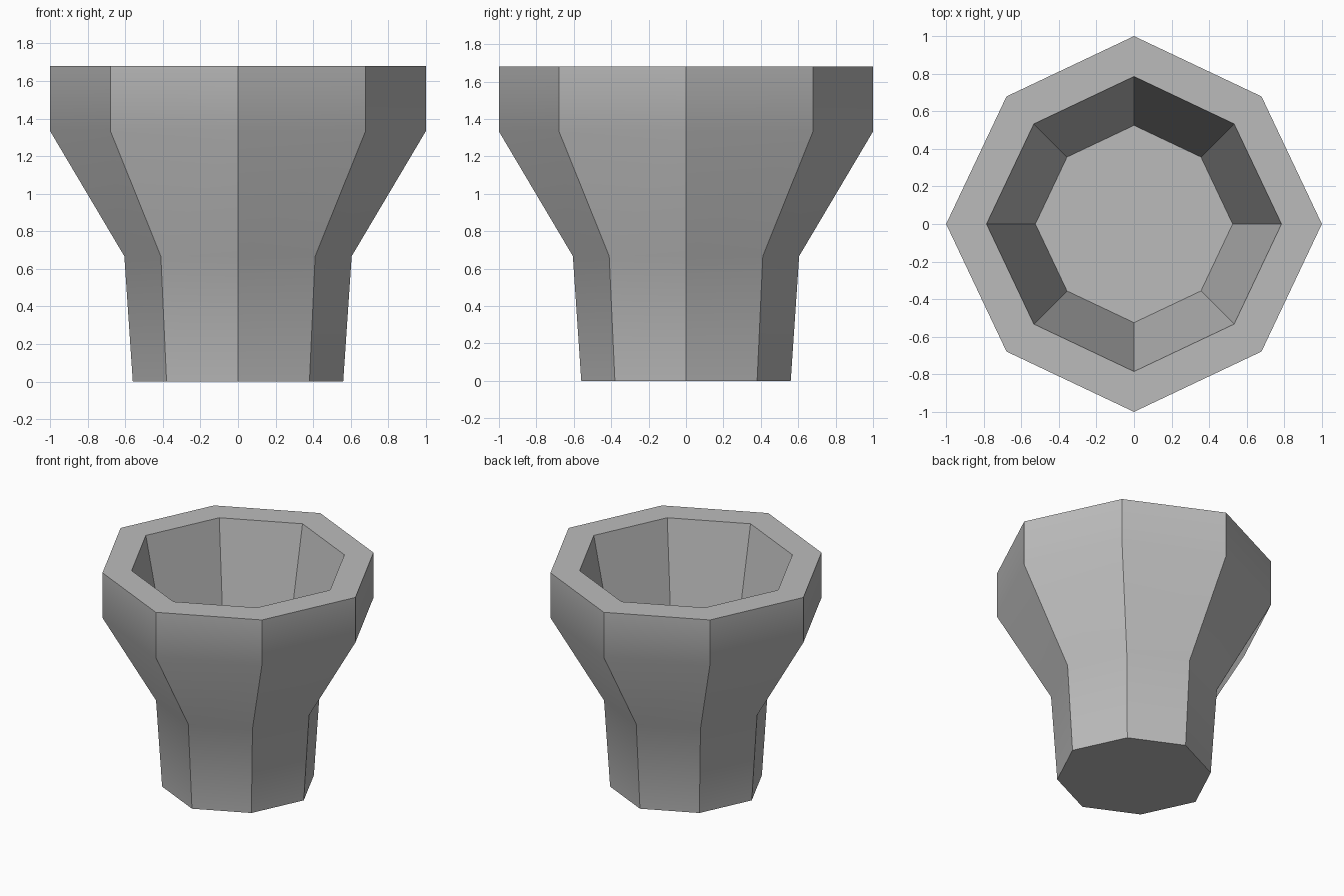
import bpy, bmesh, math

if "Cube" in bpy.data.objects:
    bpy.data.objects.remove(bpy.data.objects["Cube"])

# Profile: radius, height - outer wall from the base up, over the rim, down into the bowl
PROFILE = [(0.56, 0.0), (0.605, 0.667), (1.0, 1.333), (1.0, 1.68),
           (0.785, 1.68), (0.525, 0.4)]
SIDES = 8
DIAGONAL = 0.96  # diagonal corners sit slightly inside the circle

grey = bpy.data.materials.new("grey")
grey.diffuse_color = (0.5, 0.5, 0.5, 1)
grey.use_nodes = True
grey.node_tree.nodes["Principled BSDF"].inputs["Base Color"].default_value = grey.diffuse_color

# Rings of the cup
bm = bmesh.new()
rings = []
for r, z in PROFILE:
    ring = []
    for i in range(SIDES):
        a = math.tau * i / SIDES
        k = r * (DIAGONAL if i % 2 else 1)
        ring.append(bm.verts.new((k * math.cos(a), k * math.sin(a), z)))
    rings.append(ring)

# Walls and rim
for lo, hi in zip(rings, rings[1:]):
    for i in range(SIDES):
        j = (i + 1) % SIDES
        bm.faces.new((lo[i], lo[j], hi[j], hi[i]))

# Base and bowl floor
bm.faces.new(rings[0][::-1])
bm.faces.new(rings[-1])
bmesh.ops.recalc_face_normals(bm, faces=bm.faces[:])

mesh = bpy.data.meshes.new("cup")
bm.to_mesh(mesh)
bm.free()
mesh.materials.append(grey)
cup = bpy.data.objects.new("cup", mesh)
bpy.context.collection.objects.link(cup)

# Smooth the shallow bends in the walls, keep the corners crisp
bpy.context.view_layer.objects.active = cup
cup.select_set(True)
bpy.ops.object.shade_smooth_by_angle(angle=math.radians(33))
